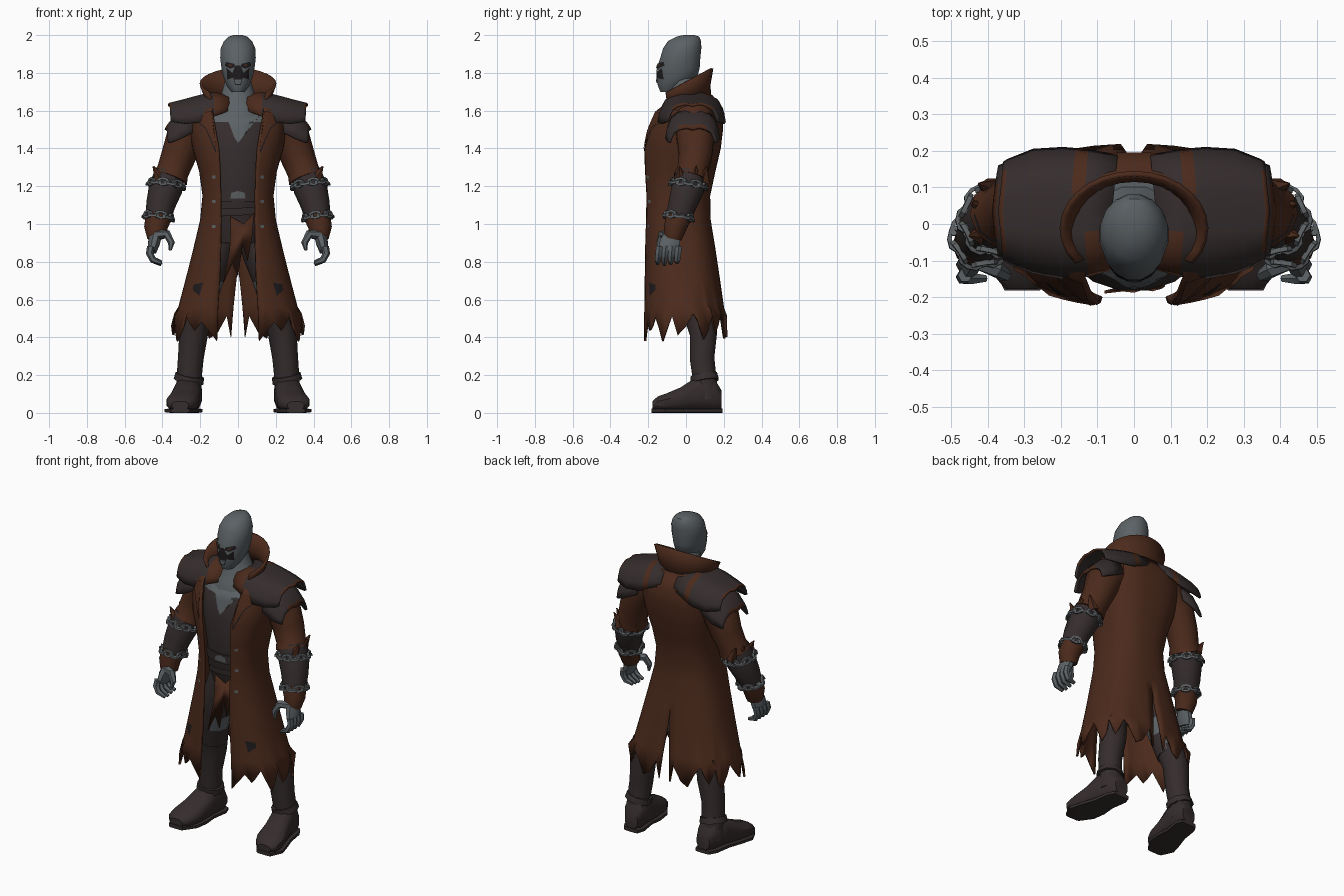
import bpy, bmesh, math, random
from mathutils import Vector
from mathutils.bvhtree import BVHTree

if "Cube" in bpy.data.objects:
    bpy.data.objects.remove(bpy.data.objects["Cube"])

random.seed(4)
Y, Z = Vector((0, 1, 0)), Vector((0, 0, 1))


def material(name, r, g, b):
    m = bpy.data.materials.new(name)
    m.diffuse_color = (r, g, b, 1)
    m.use_nodes = True
    m.node_tree.nodes["Principled BSDF"].inputs["Base Color"].default_value = m.diffuse_color
    return m


SKIN = material("grey skin", 0.105, 0.12, 0.13)
COAT = material("rust brown leather", 0.072, 0.0235, 0.0115)
DARK = material("dark leather", 0.036, 0.026, 0.026)
BLACK = material("near black", 0.014, 0.011, 0.012)
IRON = material("iron grey", 0.11, 0.12, 0.125)


def finish(name, bm, mats, mirror=False, thick=0, rule=None):
    bmesh.ops.recalc_face_normals(bm, faces=bm.faces)
    for f in bm.faces:
        f.smooth = True
        if rule:
            f.material_index = rule(f.calc_center_median(), f.normal)
    me = bpy.data.meshes.new(name)
    bm.to_mesh(me)
    bm.free()
    me.set_sharp_from_angle(angle=math.radians(38))
    ob = bpy.data.objects.new(name, me)
    bpy.context.collection.objects.link(ob)
    for m in mats:
        me.materials.append(m)
    if mirror:
        ob.modifiers.new("mirror", 'MIRROR')
    if thick:
        s = ob.modifiers.new("solid", 'SOLIDIFY')
        s.thickness, s.offset = thick, 0
    return ob


def skin_rows(bm, rows, closed):
    vs = [[bm.verts.new(p) for p in r] for r in rows]
    n = len(rows[0])
    for a, b in zip(vs, vs[1:]):
        for j in range(n if closed else n - 1):
            k = (j + 1) % n
            bm.faces.new((a[j], a[k], b[k], b[j]))
    return vs


def sheet(name, rows, mats, **kw):
    bm = bmesh.new()
    skin_rows(bm, rows, False)
    return finish(name, bm, mats, **kw)


def tube(name, path, mats, n=10, axis=None, ref=Y, p=1.0, **kw):
    """Rings (x, y, z, r_along_ref, r_across) joined along a path."""
    bm, rows = bmesh.new(), []
    pts = [Vector(q[:3]) for q in path]
    for i, q in enumerate(path):
        d = axis or (pts[min(i + 1, len(pts) - 1)] - pts[max(i - 1, 0)]).normalized()
        u = (ref - d * ref.dot(d)).normalized()
        v = d.cross(u)
        ring = []
        for j in range(n):
            a = 2 * math.pi * (j + 0.5) / n
            c, s = math.cos(a), math.sin(a)
            ring.append(pts[i] + u * q[3] * math.copysign(abs(c) ** p, c)
                        + v * q[-1] * math.copysign(abs(s) ** p, s))
        rows.append(ring)
    vs = skin_rows(bm, rows, True)
    bm.faces.new(vs[0])
    bm.faces.new(vs[-1])
    return finish(name, bm, mats, **kw)


def decal(name, pts, target, mat, off=0.005, mirror=False):
    """Flat outline in x, z wrapped onto the front of the target."""
    src = bmesh.new()
    src.from_mesh(target.data)
    tree = BVHTree.FromBMesh(src)
    bm = bmesh.new()
    bm.faces.new([bm.verts.new((x, 0, z)) for x, z in pts])
    bmesh.ops.triangulate(bm, faces=bm.faces)
    bmesh.ops.subdivide_edges(bm, edges=bm.edges, cuts=3, use_grid_fill=True)
    for v in bm.verts:
        hit = tree.ray_cast(Vector((v.co.x, -1, v.co.z)), Y)[0]
        if hit is None or hit.y > 0:
            hit = tree.find_nearest(Vector((v.co.x, -0.2, v.co.z)))[0]
        v.co = hit - Y * off
    src.free()
    return finish(name, bm, [mat], mirror=mirror)


def chain(name, c, axis, R, count):
    bm = bmesh.new()
    axis = Vector(axis).normalized()
    u = axis.cross(Y).normalized()
    v = axis.cross(u)
    for i in range(count):
        a = 2 * math.pi * i / count
        rad = u * math.cos(a) + v * math.sin(a)
        tan = axis.cross(rad)
        side, nor = (axis, rad) if i % 2 else ((rad + axis * 0.6).normalized(), axis)
        rows = []
        for j in range(9):
            b = 2 * math.pi * j / 8
            out = tan * math.cos(b) + side * math.sin(b)
            mid = Vector(c) + rad * R + tan * math.cos(b) * 0.03 + side * math.sin(b) * 0.017
            rows.append([mid + out * 0.009 * math.cos(t) + nor * 0.009 * math.sin(t)
                         for t in (0.8, 2.37, 3.94, 5.5)])
        skin_rows(bm, rows, True)
    bmesh.ops.remove_doubles(bm, verts=bm.verts, dist=0.0005)
    return finish(name, bm, [IRON], mirror=True)


# head and neck
head = tube("head", [(0, -.095, 1.70, .042, .035), (0, -.075, 1.735, .076, .062), (0, -.045, 1.78, .108, .08),
                     (0, -.04, 1.83, .115, .09), (0, -.03, 1.88, .108, .096), (0, -.02, 1.93, .103, .093),
                     (0, -.008, 1.968, .09, .076), (0, .01, 1.992, .06, .05), (0, .017, 2.0, .03, .025)],
            [SKIN], n=16, axis=Z)
tube("neck", [(0, .0, 1.54, .145, .17), (0, -.01, 1.62, .12, .14), (0, -.005, 1.675, .085, .095),
              (0, -.02, 1.78, .07, .065)], [SKIN], n=12, axis=Z)

# face details
decal("eye_socket", [(.014, 1.832), (.04, 1.822), (.07, 1.838), (.064, 1.858), (.02, 1.848)], head, BLACK, mirror=True)
decal("eye", [(.032, 1.836), (.052, 1.838), (.048, 1.846), (.034, 1.844)], head, COAT, .008, True)
decal("mouth_mask", [(-.012, 1.84), (.012, 1.84), (.03, 1.80), (.06, 1.825), (.058, 1.765), (.025, 1.775), (.015, 1.735),
                     (-.015, 1.735), (-.025, 1.775), (-.058, 1.765), (-.06, 1.825), (-.03, 1.80)], head, BLACK)
decal("chin_plate", [(-.02, 1.765), (.02, 1.765), (.012, 1.74), (-.012, 1.74)], head, SKIN, .009)

# vest with bare upper chest
vest = tube("vest", [(0, 0, .90, .10, .14), (0, -.03, 1.05, .13, .16), (0, -.04, 1.2, .135, .16), (0, -.025, 1.4, .16, .2),
                     (0, -.0, 1.54, .155, .21), (0, .02, 1.63, .10, .15)], [DARK, SKIN], n=16, axis=Z,
            rule=lambda c, n: 1 if c.z > 1.55 else 0)
decal("chest_opening", [(-.12, 1.58), (.12, 1.58), (.09, 1.545), (.06, 1.54), (.05, 1.5), (.02, 1.515), (.018, 1.45),
                        (0, 1.43), (-.02, 1.46), (-.006, 1.5), (-.05, 1.54), (-.09, 1.55)], vest, SKIN)
decal("chest_clasp", [(-.022, 1.475), (0, 1.455), (.022, 1.475), (0, 1.495)], vest, IRON, .009)
tube("belt", [(0, -.037, 1.12, .138, .165), (0, -.04, 1.18, .14, .165)], [DARK], n=16, axis=Z)
decal("belt_buckle", [(-.04, 1.135), (.04, 1.135), (.035, 1.165), (0, 1.175), (-.035, 1.165)], vest, IRON, .012)
decal("waist_sash", [(-.1, 1.04), (.1, 1.05), (.1, 1.09), (-.1, 1.08)], vest, DARK, .012)
bm = bmesh.new()
bm.faces.new([bm.verts.new((x, -.167 - .05 * (1.06 - z), z)) for x, z in
              [(-.04, 1.04), (.03, 1.0), (.085, 1.06), (.075, .93), (.05, .80), (.025, .89), (.0, .72),
               (-.03, .79), (-.08, .68), (-.045, .86), (-.04, .95)]])
finish("loincloth", bm, [COAT], thick=.008)

# long open coat with ragged hem and a rear split
profile = [(1.68, .15, -.07, .135, .125), (1.60, .245, -.165, .19, .135), (1.50, .25, -.205, .19, .117),
           (1.40, .235, -.225, .178, .10), (1.28, .20, -.222, .15, .093), (1.15, .182, -.215, .122, .09),
           (1.02, .195, -.215, .125, .088), (.88, .228, -.217, .148, .09), (.72, .268, -.218, .172, .095),
           (.56, .31, -.22, .195, .105), (.44, .338, -.222, .213, .115)]
jag = (-.06, -.015, .05, -.03, .0, .06, .02)
rows, N, P = [], 25, .78
for i, (z, rx, yf, yb, gap) in enumerate(profile):
    a0 = math.asin((gap / rx) ** (1 / P))
    row = []
    for j in range(N):
        t = j / (N - 1)
        a = a0 + (math.pi - a0) * t
        c = math.cos(a)
        x = rx * max(math.sin(a), 0) ** P
        y = (yf + yb) / 2 - (yb - yf) / 2 * math.copysign(abs(c) ** P, c)
        zz = z
        if i == len(profile) - 1:
            zz += jag[j % 7] + random.uniform(-.02, .02) + .01
            x += random.uniform(-.006, .014) * (j < N - 1)
        if j == N - 1:
            x = max(0, .78 - z) * .11
        row.append((x if x > .0005 else 0, y, zz))
    rows.append(row)
coat = sheet("long_coat", rows, [COAT], mirror=True, thick=.012)
decal("lapel", [(.142, 1.60), (.18, 1.59), (.208, 1.54), (.17, 1.51), (.115, 1.39), (.126, 1.49)], coat, COAT, .015, True)
decal("lapel_edge", [(.212, 1.538), (.172, 1.503), (.118, 1.375), (.115, 1.39), (.17, 1.51), (.208, 1.542)],
      coat, BLACK, .010, True)
for i, z in enumerate((1.25, 1.12, .99)):
    decal("coat_button_%d" % i, [(.12, z - .01), (.137, z - .01), (.137, z + .006), (.12, z + .006)], coat, IRON, .010, True)
decal("coat_tear", [(.185, .69), (.235, .68), (.24, .65), (.205, .62)], coat, BLACK, .009, True)

# tall standing collar, higher at the back
rows = []
for k, (rx, yf, yb) in enumerate([(.15, -.15, .13), (.178, -.155, .122), (.197, -.165, .138)]):
    row = []
    for j in range(11):
        a = .92 + (math.pi - .92) * j / 10
        y = (yf + yb) / 2 - (yb - yf) / 2 * math.cos(a)
        lo = 1.62 + (y + .12) * .12
        hi = 1.69 + (y + .12) * .52
        row.append((rx * math.sin(a) if j < 10 else 0, y, lo + (hi - lo) * k / 2))
    rows.append(row)
sheet("collar", rows, [COAT], mirror=True, thick=.014)


# layered shoulder mantle
def mantle(name, stations, rule):
    rows = []
    for x, cy, hw, zb, zt in stations:
        rows.append([(x - .015 * abs(math.cos(math.pi * j / 10)), cy - hw * math.cos(math.pi * j / 10),
                      zb + (zt - zb) * max(0, math.sin(math.pi * j / 10)) ** .75 - (.012 if j % 4 == 1 else 0))
                     for j in range(11)])
    sheet(name, rows, [DARK, COAT], mirror=True, thick=.012, rule=rule)


mantle("shoulder_mantle", [(.06, .035, .15, 1.60, 1.69), (.14, .03, .168, 1.57, 1.695), (.175, .03, .172, 1.55, 1.69),
                           (.21, .03, .175, 1.54, 1.682), (.29, .035, .165, 1.53, 1.66), (.358, .035, .138, 1.54, 1.642),
                           (.37, .035, .13, 1.545, 1.638)],
       lambda c, n: 1 if c.x > .352 or (c.y > .1 and .14 < c.x < .175) or (c.y < 0 and c.x < .14) else 0)
mantle("lower_shoulder_plate", [(.24, .035, .13, 1.49, 1.61), (.32, .035, .14, 1.45, 1.59), (.372, .035, .125, 1.43, 1.53),
                                (.384, .035, .12, 1.43, 1.51)], lambda c, n: 1 if c.x > .370 else 0)

# arms: sleeve, bracer, glove cuff
tube("sleeve", [(.19, .04, 1.56, .11), (.275, .05, 1.47, .105), (.315, .05, 1.36, .092), (.345, .035, 1.28, .085),
                (.36, .025, 1.24, .095)], [COAT], mirror=True)
tube("bracer", [(.36, .025, 1.27, .08), (.383, .01, 1.19, .09), (.410, -.02, 1.10, .077), (.424, -.045, 1.02, .066)],
     [DARK], mirror=True)
for i, (x, y) in enumerate([(.42, .05), (.40, .10), (.425, -.03)]):
    tube("sleeve_spike_%d" % i, [(x - .015, y, 1.22, .03), (x, y, 1.26, .022), (x + .025, y * 1.1, 1.305, .003)],
         [COAT], n=5, mirror=True)
tube("glove_cuff", [(.42, -.04, 1.04, .070), (.435, -.058, .98, .062), (.43, -.07, .925, .05)], [COAT], mirror=True)
chain("upper_chain", (.378, .012, 1.21), (.12, -.15, -1), .09, 14)
chain("lower_chain", (.42, -.04, 1.04), (.12, -.15, -1), .07, 11)

# hands
tube("palm", [(.432, -.068, .95, .045, .035), (.445, -.085, .90, .058, .034), (.455, -.095, .855, .056, .025)],
     [SKIN], n=8, mirror=True)
for i in range(4):
    y = -.145 + i * .034
    tube("finger_%d" % i, [(.462, y + .005, .88, .02), (.468, y, .845, .02), (.45, y - .004, .81, .018),
                           (.405, y - .004, .785 + .006 * abs(i - 1), .010)], [SKIN], n=6, mirror=True)
tube("thumb", [(.43, -.10, .945, .026), (.375, -.125, .945, .023), (.352, -.14, .90, .018), (.36, -.145, .86, .008)],
     [SKIN], n=6, mirror=True)

# legs, with bare skin showing at the inner thigh
tube("trouser_leg", [(.08, .02, 1.0, .10), (.125, .01, .84, .10), (.165, .025, .72, .092), (.19, .04, .62, .085),
                     (.215, .065, .50, .08)], [DARK, SKIN], mirror=True,
     rule=lambda c, n: 1 if .56 < c.z < .74 and n.x < -.3 else 0)
tube("boot_shaft", [(.215, .065, .54, .085), (.235, .092, .42, .076), (.25, .085, .29, .068), (.26, .10, .17, .066),
                    (.262, .11, .07, .07)], [DARK], mirror=True)
tube("boot_strap", [(.262, .10, .165, .078, .08), (.255, .094, .20, .075, .077)], [DARK], mirror=True)
tube("boot_foot", [(.25, .188, .07, .05, .045), (.255, .15, .095, .09, .066), (.265, .06, .10, .095, .072),
                   (.28, -.03, .07, .066, .082), (.293, -.10, .056, .05, .088), (.303, -.15, .048, .04, .075),
                   (.306, -.178, .04, .022, .045)], [DARK], n=12, axis=Y, ref=Z, p=.8, mirror=True)
tube("boot_sole", [(.25, .192, .012, .012, .05), (.255, .15, .012, .012, .070), (.27, .05, .012, .012, .07),
                   (.28, -.03, .012, .012, .088), (.297, -.11, .012, .012, .094), (.306, -.182, .012, .012, .05)],
     [DARK], n=8, axis=Y, ref=Z, p=.4, mirror=True)
